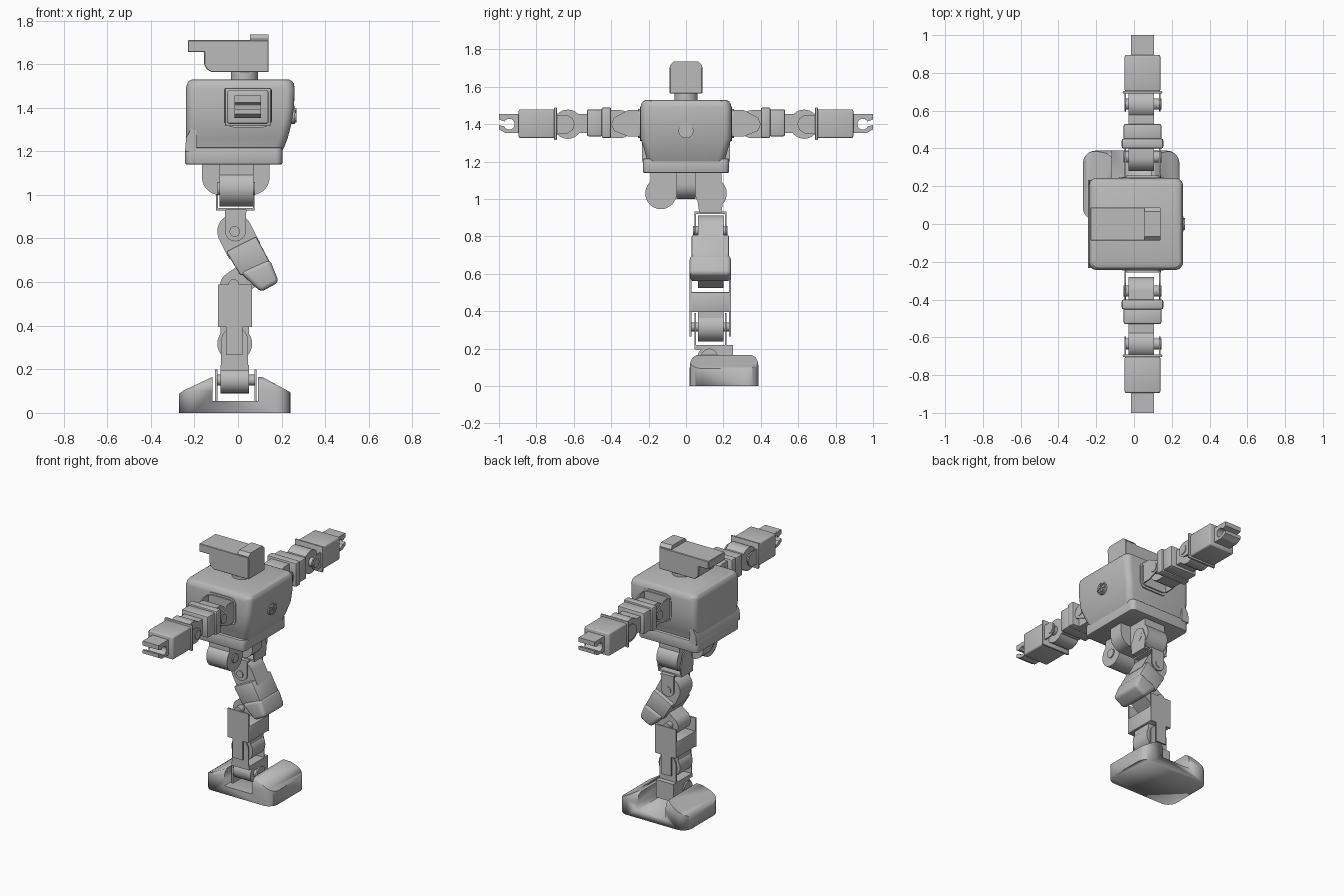
import bpy, bmesh, math
from mathutils import Vector

if "Cube" in bpy.data.objects:
    bpy.data.objects.remove(bpy.data.objects["Cube"])

grey = bpy.data.materials.new("plain grey")
grey.diffuse_color = (0.5, 0.5, 0.5, 1)
grey.use_nodes = True
grey.node_tree.nodes["Principled BSDF"].inputs["Base Color"].default_value = grey.diffuse_color


def finish(name, bm, mirror=False, angle=25):
    bmesh.ops.recalc_face_normals(bm, faces=bm.faces[:])
    me = bpy.data.meshes.new(name)
    bm.to_mesh(me)
    bm.free()
    ob = bpy.data.objects.new(name, me)
    bpy.context.collection.objects.link(ob)
    me.materials.append(grey)
    bpy.ops.object.select_all(action='DESELECT')
    ob.select_set(True)
    bpy.context.view_layer.objects.active = ob
    bpy.ops.object.shade_smooth_by_angle(angle=math.radians(angle))
    if mirror:
        m = ob.modifiers.new("mirror", 'MIRROR')
        m.use_axis = (False, True, False)
        m.use_clip = False
    return ob


def loft(name, rings, mirror=False, bevel=0.0, seg=4):
    """Skin a stack of equal rings, close both ends, optionally round sharp edges."""
    bm = bmesh.new()
    vs = [[bm.verts.new(p) for p in r] for r in rings]
    n = len(rings[0])
    for a, b in zip(vs, vs[1:]):
        for i in range(n):
            bm.faces.new((a[i], a[(i + 1) % n], b[(i + 1) % n], b[i]))
    bm.faces.new(vs[0][::-1])
    bm.faces.new(vs[-1])
    bmesh.ops.recalc_face_normals(bm, faces=bm.faces[:])
    if bevel:
        es = [e for e in bm.edges if e.calc_face_angle(0) > math.radians(35)]
        bmesh.ops.bevel(bm, geom=es, offset=bevel, segments=seg, profile=0.5,
                        affect='EDGES', clamp_overlap=True)
    return finish(name, bm, mirror)


def prism(name, axis, pts, lo, hi, **kw):
    """Extrude a 2D outline along x (y,z points), y (x,z points) or z (x,y points)."""
    put = {'x': lambda p, t: (t, p[0], p[1]), 'y': lambda p, t: (p[0], t, p[1]),
           'z': lambda p, t: (p[0], p[1], t)}[axis]
    return loft(name, [[put(p, t) for p in pts] for t in (lo, hi)], **kw)


def box(name, x0, x1, y0, y1, z0, z1, **kw):
    return prism(name, 'z', [(x0, y0), (x1, y0), (x1, y1), (x0, y1)], z0, z1, **kw)


def circle(c, r, n=32, start=0.0, sweep=360.0):
    k = n if sweep == 360 else n - 1
    return [(c[0] + r * math.cos(math.radians(start + sweep * i / k)),
             c[1] + r * math.sin(math.radians(start + sweep * i / k))) for i in range(n)]


def capsule(c, r, ang, length, n=20):
    """Half circle about c, continued straight for length in direction ang."""
    a = math.radians(ang)
    d, s = Vector((math.cos(a), math.sin(a))), Vector((-math.sin(a), math.cos(a)))
    c = Vector(c)
    return circle(c, r, n, ang + 90, 180) + [tuple(c + d * length - s * r), tuple(c + d * length + s * r)]


def round_rect(x0, x1, y0, y1, r, n=6):
    out = []
    for cx, cy, a in ((x1 - r, y1 - r, 0), (x0 + r, y1 - r, 90), (x0 + r, y0 + r, 180), (x1 - r, y0 + r, 270)):
        out += circle((cx, cy), r, n, a, 90)
    return out


# head with rear overhang, crest and neck
prism("head", 'y', [(-.23, 1.71), (-.23, 1.655), (-.155, 1.655), (-.155, 1.6), (-.145, 1.578),
      (-.122, 1.563), (.14, 1.563), (.14, 1.71)], -.087, .087, bevel=.003, seg=1)
prism("head_crest", 'x', [(-.085, 1.7), (-.085, 1.715), (-.065, 1.735), (.065, 1.735), (.085, 1.715), (.085, 1.7)], .055, .14)
prism("neck", 'z', circle((.03, 0), .062), 1.515, 1.57)

# torso: tapered chest shell over a belt
levels = [(1.2, -.238, .203, .207), (1.215, -.238, .21, .21), (1.26, -.238, .228, .222), (1.325, -.238, .245, .243),
          (1.4, -.238, .257, .243), (1.49, -.238, .26, .243), (1.51, -.234, .256, .239),
          (1.523, -.225, .247, .23), (1.53, -.21, .232, .215)]
loft("torso", [[(x, y, z) for x, y in round_rect(x0, x1, -w, w, .04)] for z, x0, x1, w in levels])
prism("belt", 'z', round_rect(-.243, .203, -.23, .23, .03), 1.14, 1.217, bevel=.006, seg=2)
prism("belt_back", 'y', [(-.243, 1.2), (-.19, 1.2), (-.19, 1.325), (-.203, 1.325), (-.238, 1.262)], -.234, .234)

# chest disc with raised ring and wedges
prism("chest_disc", 'x', circle((0, 1.365), .04), .24, .262)
bm = bmesh.new()
for i in range(6):
    a = math.radians(60 * i)
    p = [(.009, -.3), (.034, -.36), (.034, .36), (.009, .3)]
    q = [(r * math.cos(a + t), 1.365 + r * math.sin(a + t)) for r, t in p]
    f = bm.faces.new([bm.verts.new((.255, *v)) for v in q])
    ext = bmesh.ops.extrude_face_region(bm, geom=[f])
    bmesh.ops.translate(bm, vec=(.014, 0, 0), verts=[v for v in ext['geom'] if isinstance(v, bmesh.types.BMVert)])
finish("chest_wedges", bm)

# arms, mirrored across the body; centred on x .045, z 1.40
M = dict(mirror=True)
prism("shoulder_frame", 'y', round_rect(-.06, .155, 1.31, 1.495, .04), .225, .247, **M)
prism("shoulder_plate", 'y', round_rect(-.047, .142, 1.325, 1.482, .03), .24, .256, **M)
for x, n in ((-.05, "back"), (.132, "front")):
    prism("shoulder_fork_" + n, 'x', [(.25, 1.335), (.31, 1.335), (.385, 1.365), (.4, 1.4), (.385, 1.435),
          (.31, 1.475), (.25, 1.475)], x, x + .008, **M)
    prism("elbow_fork_" + n, 'x', [(.7, 1.35), (.635, 1.35), (.605, 1.37), (.595, 1.4), (.605, 1.43),
          (.635, 1.45), (.7, 1.45)], x, x + .008, **M)
prism("shoulder_servo", 'x', capsule((.355, 1.4), .075, 0, .06), -.03, .105, **M)
prism("shoulder_hub", 'x', circle((.355, 1.4), .03), -.055, .145, **M)
box("upper_arm_collar", -.065, .155, .4, .452, 1.327, 1.49, bevel=.01, seg=2, **M)
box("upper_arm", -.055, .145, .445, .53, 1.335, 1.48, bevel=.01, seg=2, **M)
box("elbow_link", -.03, .105, .52, .62, 1.353, 1.455, **M)
prism("elbow_servo", 'x', circle((.632, 1.4), .078), -.03, .105, **M)
prism("elbow_hub", 'x', circle((.635, 1.4), .03), -.05, .145, **M)
box("forearm_collar", -.06, .15, .69, .705, 1.315, 1.49, bevel=.006, seg=2, **M)
box("forearm", -.05, .14, .7, .895, 1.325, 1.48, bevel=.012, seg=3, **M)
# hand: a block with a round open grip
prism("hand", 'x', [(.89, 1.353), (.965, 1.353), (1, 1.372), (1, 1.395), (.972, 1.388)]
      + circle((.945, 1.4), .029, 16, -30, -300) + [(.972, 1.415), (1, 1.425), (1, 1.455), (.89, 1.455)], -.015, .105, **M)

# hips: centre block and two round roll servos
prism("pelvis", 'y', [(-.165, 1.15)] + circle((-.085, 1.08), .08, 8, 180, 90)
      + circle((.065, 1.08), .08, 8, 270, 90) + [(.145, 1.15)], -.05, .05)
prism("hip_servo", 'x', circle((.134, 1.03), .084), -.085, .07, **M)
box("hip_mount", -.085, .07, .05, .19, 1.03, 1.15, **M)
prism("hip_hub", 'x', circle((.134, 1.03), .03), -.095, .078, **M)

# single leg, centred on y .13
for x, n in ((-.1, "back"), (.068, "front")):
    prism("hip_fork_" + n, 'x', [(.07, .93), (.19, .93), (.2, 1.0)] + circle((.132, 1.04), .05, 8, 0, 180)
          + [(.06, 1.0)], x, x + .008)
box("hip_fork_base", -.1, .076, .07, .19, .928, .94)
box("thigh_fork_base", -.055, .04, .045, .217, .92, .932)
for y, n in ((.045, "inner"), (.209, "outer")):
    prism("thigh_fork_" + n, 'y', capsule((-.012, .835), .048, 90, .095), y, y + .008)
    prism("ankle_fork_" + n, 'y', capsule((-.015, .33), .062, 270, .13), y, y + .008)
thigh_dir = -63
prism("thigh_servo", 'y', capsule((-.015, .832), .08, thigh_dir, .1), .065, .2)
prism("thigh_hub", 'y', circle((-.015, .832), .024), .038, .222)
prism("thigh", 'y', [(-.055, .74), (.083, .81), (.15, .685), (.012, .63)], .03, .23, bevel=.008, seg=2)
prism("knee_cap", 'y', [(.008, .645), (.145, .706), (.188, .6), (.105, .554)], .02, .24, bevel=.022)

# knee and shin
prism("knee_servo", 'y', capsule((-.02, .585), .062, 35, .09), .065, .2)
prism("knee_hub", 'y', circle((-.02, .59), .024), .025, .235)
box("shin", -.092, .065, .025, .237, .395, .502, bevel=.006, seg=2)
for y, n in ((.02, "inner"), (.23, "outer")):
    box("shin_plate_" + n, -.092, .065, y, y + .01, .395, .59)
    box("shin_tongue_" + n, -.055, .02, y, y + .01, .265, .4)
prism("ankle_servo", 'y', circle((-.015, .317), .08), .065, .2)
box("ankle_servo_top", -.08, .05, .065, .2, .317, .4)
prism("ankle_hub", 'y', circle((-.015, .317), .024), .022, .238)
box("ankle_cradle", -.08, .05, .045, .217, .195, .22)

# ankle roll joint and its bracket on the foot
box("roll_servo_body", -.08, .05, .1, .25, .1, .22)
prism("roll_servo", 'x', circle((.12, .15), .06), -.08, .05)
prism("roll_hub", 'x', circle((.12, .15), .025), -.1, .08)
for x, n in ((-.105, "back"), (.075, "front")):
    prism("foot_fork_" + n, 'x', capsule((.125, .155), .045, 270, .11), x, x + .01)

# foot: notched side profile trimmed to a rounded plan
foot = prism("foot", 'y', [(-.28, 0), (.25, 0), (.25, .088), (.222, .105), (.092, .175), (.092, .055),
             (-.117, .055), (-.117, .165), (-.25, .103), (-.28, .08)], .01, .4)
plan = round_rect(-.27, .24, .02, .388, .065, 8)


def shrink(d):
    return round_rect(-.27 + d, .24 - d, .02 + d, .388 - d, .065 - d, 8)


cutter = loft("foot_trim", [[(x, y, z) for x, y in shrink(d)] for z, d in
              ((-.05, 0), (.1, 0), (.13, .004), (.152, .014), (.165, .035))])
cutter.hide_render = True
mod = foot.modifiers.new("trim", 'BOOLEAN')
mod.operation = 'INTERSECT'
mod.object = cutter
bpy.context.view_layer.objects.active = foot
bpy.ops.object.modifier_apply(modifier="trim")
bpy.data.objects.remove(cutter, do_unlink=True)
